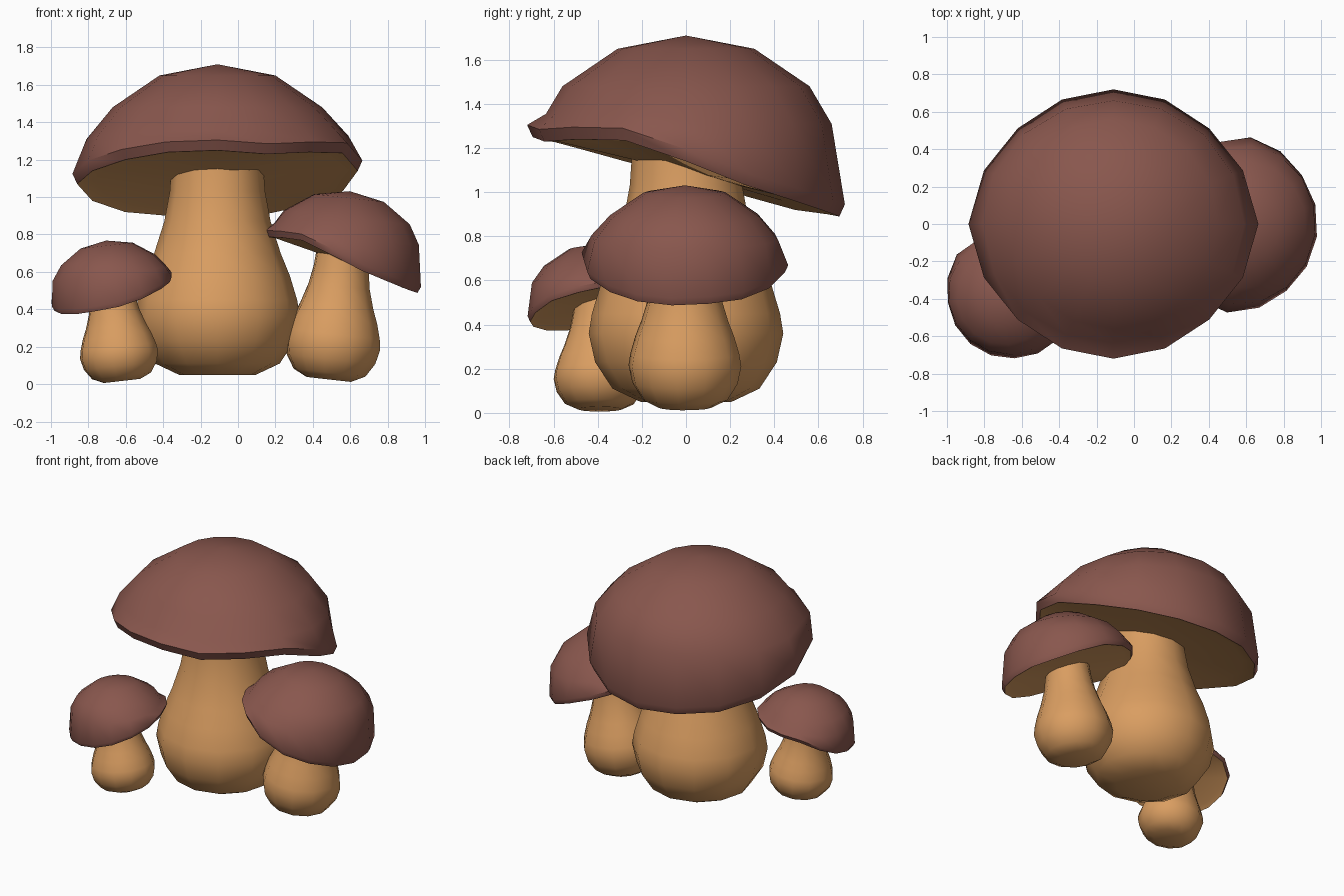
import bpy, math
from mathutils import Matrix, Vector

if "Cube" in bpy.data.objects:
    bpy.data.objects.remove(bpy.data.objects["Cube"])


def material(name, rgb):
    m = bpy.data.materials.new(name)
    m.diffuse_color = (*rgb, 1)
    m.use_nodes = True
    m.node_tree.nodes["Principled BSDF"].inputs["Base Color"].default_value = m.diffuse_color
    return m


TAN = material("tan flesh", (0.70, 0.34, 0.12))
BROWN = material("reddish brown", (0.25, 0.095, 0.075))

# Stem profile (radius, height); cap rim heights counter-clockwise from +x
STEM = [(0.21, 0), (0.34, 0.06), (0.42, 0.18), (0.45, 0.31), (0.435, 0.40),
        (0.395, 0.53), (0.345, 0.65), (0.29, 0.82), (0.26, 0.98), (0.25, 1.12)]
RIM = [1.09, 0.98, 0.91, 0.86, 0.84, 0.85, 0.87, 0.93,
       1.02, 1.09, 1.15, 1.19, 1.20, 1.18, 1.19, 1.185]


def loft(name, rings, top, bottom, mats, matrix, under_from=None):
    """Join rings (listed upward or downward) and close both ends with fans."""
    n = len(rings[0])
    verts = [p for ring in rings for p in ring] + [top, bottom]
    last = (len(rings) - 1) * n
    t, b = len(verts) - 2, len(verts) - 1
    faces, idx = [], []
    for i in range(n):
        j = (i + 1) % n
        faces.append((t, i, j))
        idx.append(0)
        for k in range(len(rings) - 1):
            a, c = k * n, (k + 1) * n
            faces.append((a + i, c + i, c + j, a + j))
            idx.append(1 if under_from is not None and k >= under_from else 0)
        faces.append((b, last + j, last + i))
        idx.append(0 if under_from is None else 1)
    me = bpy.data.meshes.new(name)
    me.from_pydata(verts, [], faces)
    for m in mats:
        me.materials.append(m)
    for f, m in zip(me.polygons, idx):
        f.material_index = m
    me.shade_smooth()
    me.set_sharp_from_angle(angle=math.radians(50))
    ob = bpy.data.objects.new(name, me)
    ob.matrix_world = matrix
    bpy.context.collection.objects.link(ob)
    return ob


def mushroom(name, loc, scale, turn, lean, stem_width):
    mat = (Matrix.Translation(loc) @ Matrix.Rotation(math.radians(lean), 4, 'Y')
           @ Matrix.Rotation(math.radians(turn), 4, 'Z') @ Matrix.Scale(scale, 4))

    # Bulbous stem, rings from the top down
    rings = []
    for r, z in reversed(STEM):
        w = r * stem_width
        rings.append([Vector((w * math.cos(math.tau * i / 12),
                              w * math.sin(math.tau * i / 12), z)) for i in range(12)])
    loft(name + "_stem", rings, (0, 0, STEM[-1][1]), (0, 0, 0), [TAN], mat)

    # Domed cap with a slanted rim and slightly recessed underside
    rings = [[] for _ in range(6)]
    for i, rim in enumerate(RIM):
        a = math.tau * i / 16
        c, s = math.cos(a), math.sin(a)
        edge = 0.72 + 0.055 * c ** 8
        inner = 1.02 + (rim - 1.02) * 0.86 + 0.02
        points = [(0.31, 1.60), (0.56, 1.43),
                  (0.70 - (0.065 if s < 0 else 0.04) * s * s,
                   1.26 + 0.25 * max(0, rim - 1.02)),
                  (edge, rim + 0.055), (edge - 0.025, rim), (edge * 0.86, inner)]
        for ring, (r, z) in zip(rings, points):
            ring.append(Vector((r * c, r * s, z)))
    loft(name + "_cap", rings, (0, 0, 1.66), (0, 0, 1.04), [BROWN, TAN], mat, 4)


mushroom("large_mushroom", (-0.11, 0, 0.05), 1.0, 0, 0, 0.98)
mushroom("right_mushroom", (0.485, -0.005, 0.025), 0.61, -98, 6.4, 0.94)
mushroom("left_mushroom", (-0.62, -0.39, 0.017), 0.455, 140, -6.5, 1.04)
